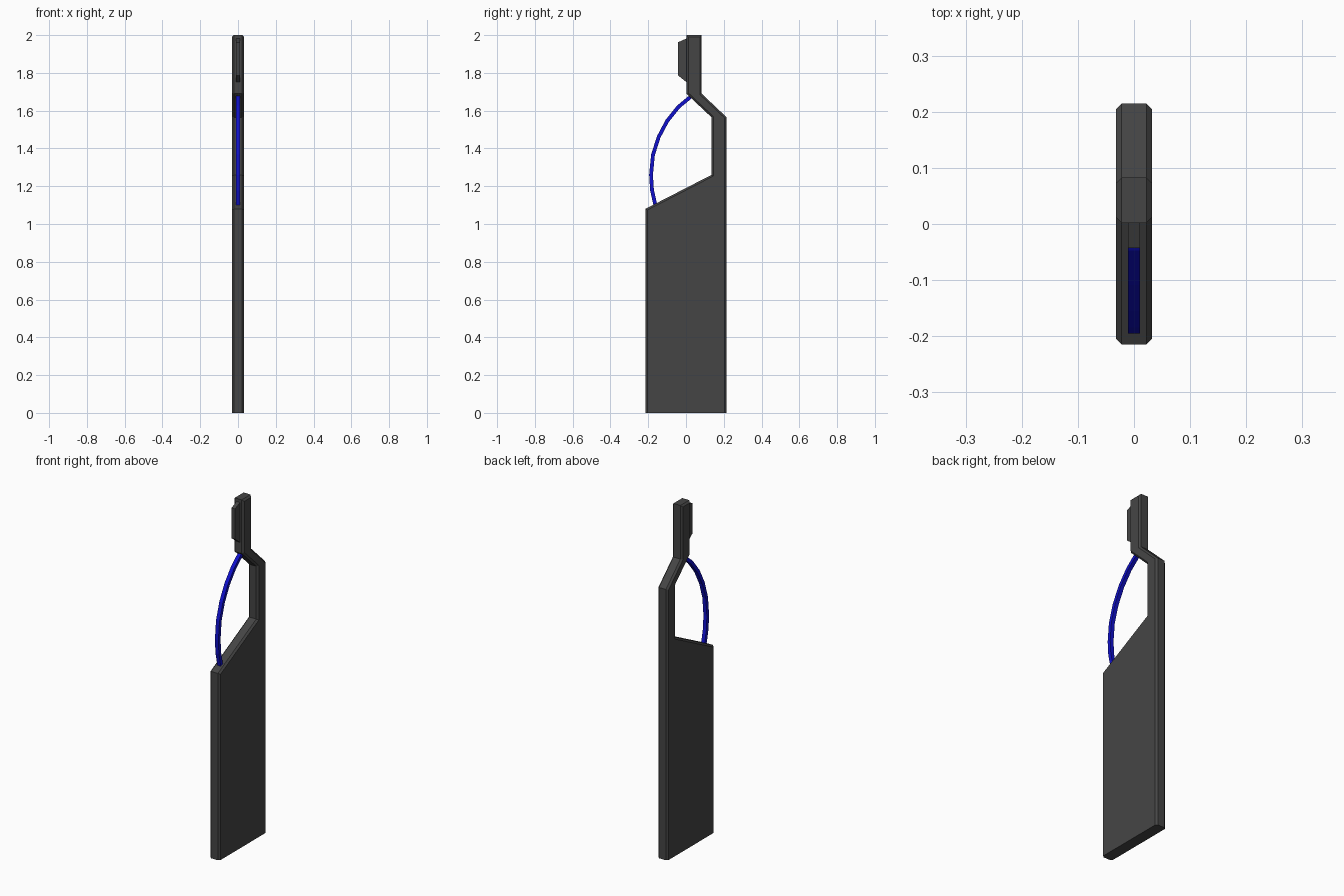
import bpy, bmesh
from mathutils import Vector

default = bpy.data.objects.get("Cube")
if default:
    bpy.data.objects.remove(default, do_unlink=True)


def material(name, rgb):
    m = bpy.data.materials.new(name)
    m.use_nodes = True
    m.diffuse_color = (*rgb, 1)
    m.node_tree.nodes["Principled BSDF"].inputs["Base Color"].default_value = (*rgb, 1)
    return m


def inset(points, d):
    """Move a counter-clockwise outline inward by d, with mitred corners."""
    out = []
    for i, p in enumerate(points):
        a = (p - points[i - 1]).normalized()
        b = (points[(i + 1) % len(points)] - p).normalized()
        na, nb = Vector((-a.y, a.x)), Vector((-b.y, b.x))
        out.append(p + (na + nb) * d / (1 + na.dot(nb)))
    return out


def slab(name, points, half, chamfer, mat):
    """Side profile (y, z) thickened along x, with optional chamfered rims."""
    points = [Vector(p) for p in points]
    rings = [(-half, points), (half, points)]
    if chamfer:
        rim = [Vector((p.x, max(p.y, 0))) if q.y > 0 else Vector((p.x, 0))
               for p, q in zip(inset(points, chamfer), points)]
        inner = half - chamfer
        rings = [(-half, rim), (-inner, points), (inner, points), (half, rim)]
    bm = bmesh.new()
    loops = [[bm.verts.new((x, p.x, p.y)) for p in ring] for x, ring in rings]
    for lo, hi in zip(loops, loops[1:]):
        for i in range(len(lo)):
            bm.faces.new((lo[i - 1], lo[i], hi[i], hi[i - 1]))
    bm.faces.new(loops[0])
    bm.faces.new(loops[-1])
    bmesh.ops.recalc_face_normals(bm, faces=bm.faces)
    mesh = bpy.data.meshes.new(name)
    bm.to_mesh(mesh)
    bm.free()
    mesh.materials.append(mat)
    obj = bpy.data.objects.new(name, mesh)
    bpy.context.collection.objects.link(obj)
    return obj


dark = material("dark grey", (0.06, 0.06, 0.06))
blue = material("blue", (0.005, 0.005, 0.6))

# Flat body with slanted shoulder, rear arm and upright head
slab("body", [(-0.215, 0), (0.215, 0), (0.215, 1.565), (0.083, 1.69), (0.083, 2),
              (0.002, 2), (0.002, 1.69), (0.135, 1.565), (0.135, 1.26), (-0.215, 1.08)],
     0.032, 0.01, dark)

# Thin block on the front of the head
slab("head_block", [(0.01, 1.745), (0.01, 1.985), (-0.043, 1.962), (-0.043, 1.787)],
     0.011, 0, dark)

# Bowed cable from the neck to the shoulder
path = [Vector(p) for p in [(0.04, 1.685), (0.02, 1.67), (-0.04, 1.62), (-0.1, 1.545),
                            (-0.145, 1.46), (-0.175, 1.365), (-0.185, 1.26),
                            (-0.18, 1.18), (-0.16, 1.09)]]
sides = ([], [])
for i, p in enumerate(path):
    t = (path[min(i + 1, len(path) - 1)] - path[max(i - 1, 0)]).normalized()
    n = Vector((-t.y, t.x)) * 0.01
    sides[0].append(p + n)
    sides[1].append(p - n)
slab("cable", sides[0] + sides[1][::-1], 0.011, 0, blue)
